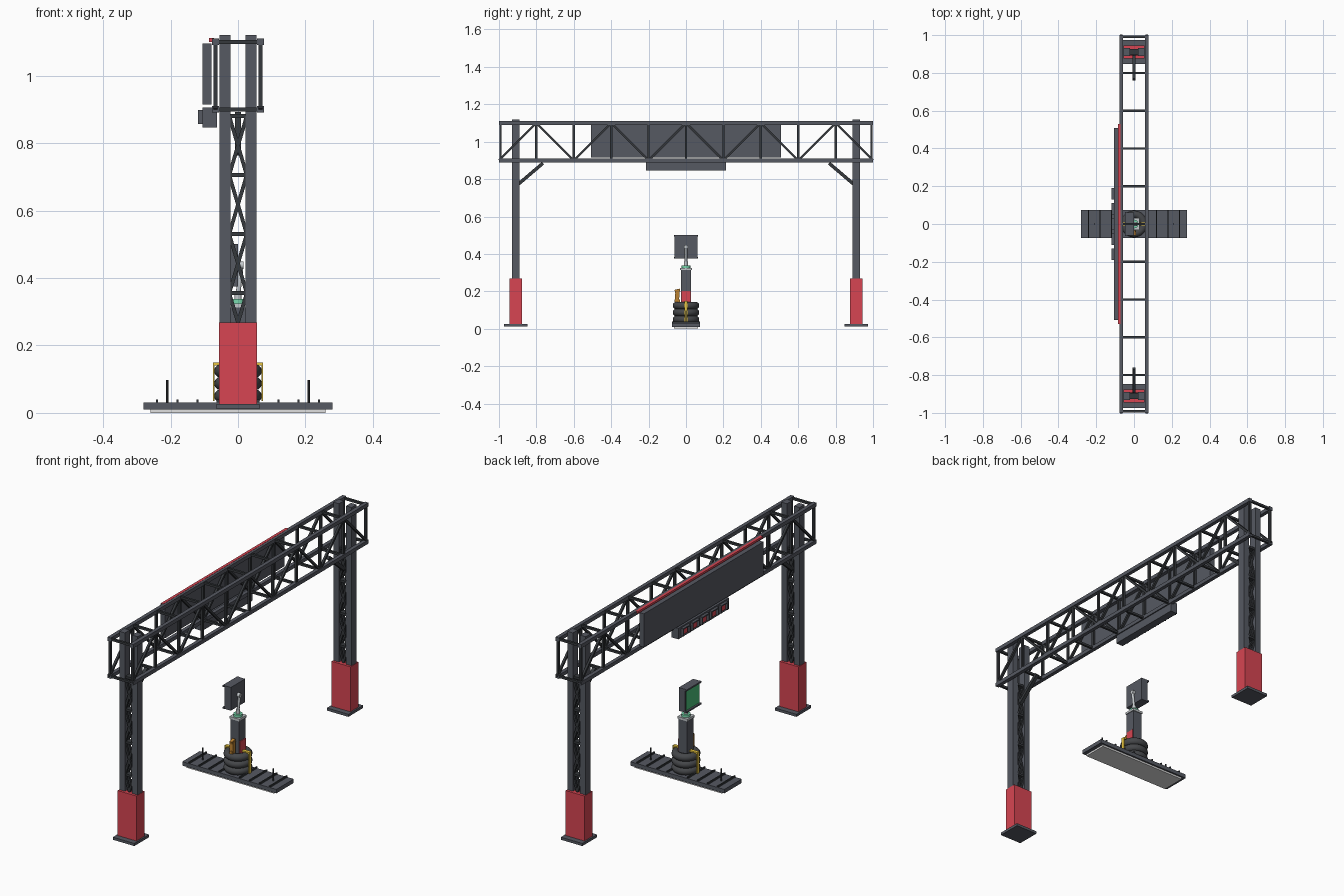
import bpy, bmesh, math
from mathutils import Matrix, Vector

if "Cube" in bpy.data.objects:
    bpy.data.objects.remove(bpy.data.objects["Cube"])


def material(name, r, g, b):
    m = bpy.data.materials.new(name)
    m.use_nodes = True
    m.diffuse_color = (r, g, b, 1)
    m.node_tree.nodes["Principled BSDF"].inputs["Base Color"].default_value = (r, g, b, 1)
    return m


STEEL = material("steel grey", 0.092, 0.1, 0.122)
DARK = material("dark iron", 0.036, 0.04, 0.045)
RED = material("signal red", 0.68, 0.06, 0.085)
RUBBER = material("tyre rubber", 0.06, 0.063, 0.068)
GREEN = material("screen green", 0.07, 0.52, 0.2)
MINT = material("mint green", 0.19, 0.7, 0.42)
PALE = material("pale metal", 0.55, 0.58, 0.6)
YELLOW = material("strap yellow", 0.8, 0.55, 0.05)
ORANGE = material("tool orange", 0.5, 0.22, 0.03)
WHITE = material("underside white", 0.75, 0.75, 0.75)


class Part:
    """Collects simple solids into one named object."""

    def __init__(self, name, mat):
        self.name, self.mat, self.bm = name, mat, bmesh.new()

    def box(self, x, y, z):
        lo, hi = Vector((x[0], y[0], z[0])), Vector((x[1], y[1], z[1]))
        m = Matrix.Translation((lo + hi) / 2) @ Matrix.Diagonal((*(hi - lo), 1))
        bmesh.ops.create_cube(self.bm, size=1, matrix=m)
        return self

    def bar(self, a, b, w, sides=4):
        a, b = Vector(a), Vector(b)
        d = b - a
        rot = d.to_track_quat("Z", "Y").to_matrix().to_4x4()
        m = Matrix.Translation((a + b) / 2) @ rot
        if sides == 4:
            m = m @ Matrix.Diagonal((w, w, d.length, 1))
            bmesh.ops.create_cube(self.bm, size=1, matrix=m)
        else:
            bmesh.ops.create_cone(self.bm, cap_ends=True, segments=sides, radius1=w / 2,
                                  radius2=w / 2, depth=d.length, matrix=m)
        return self

    def done(self, smooth=False):
        me = bpy.data.meshes.new(self.name)
        self.bm.to_mesh(me)
        self.bm.free()
        me.materials.append(self.mat)
        ob = bpy.data.objects.new(self.name, me)
        bpy.context.collection.objects.link(ob)
        if smooth:
            bpy.ops.object.select_all(action="DESELECT")
            ob.select_set(True)
            bpy.context.view_layer.objects.active = ob
            bpy.ops.object.shade_smooth_by_angle(angle=math.radians(40))
        return ob


SIDES = (-1, 1)
TX, LOW, HIGH = 0.067, 0.9, 1.1

# Overhead truss: chords, rungs and zigzag web
chords = Part("truss_chords", STEEL)
web = Part("truss_web", DARK)
for s in SIDES:
    x = s * TX
    for z in (LOW, HIGH):
        chords.bar((x, -1, z), (x, 1, z), 0.02)
    for i in range(11):
        y = max(-0.992, min(0.992, -1 + i * 0.2))
        web.bar((x, y, LOW), (x, y, HIGH), 0.012)
        if i < 10:
            a, b = (LOW, HIGH) if i % 2 == 0 else (HIGH, LOW)
            web.bar((x, -1 + i * 0.2, a), (x, -0.8 + i * 0.2, b), 0.012)
for i in range(11):
    y = max(-0.992, min(0.992, -1 + i * 0.2))
    for z in (LOW, HIGH):
        web.bar((-TX, y, z), (TX, y, z), 0.012)
chords.done()
web.done()

# Two support towers
for e, label in zip(SIDES, ("front", "back")):
    yc = e * 0.91
    posts = Part(label + "_posts", STEEL)
    for s in SIDES:
        posts.box((s * 0.038 - 0.0165, s * 0.038 + 0.0165), (yc - 0.021, yc + 0.021), (0.025, 1.12))
    posts.done()
    lattice = Part(label + "_lattice", DARK)
    for i in range(4):
        z0, z1 = 0.18 + i * 0.175, 0.355 + i * 0.175
        for f in SIDES:
            y = yc + f * 0.012
            lattice.bar((-0.026, y, z0), (0.026, y, z1), 0.011)
            lattice.bar((0.026, y, z0), (-0.026, y, z1), 0.011)
        lattice.box((-0.024, 0.024), (yc - 0.016, yc + 0.016), (z1 - 0.006, z1 + 0.006))
    lattice.done()
    Part(label + "_red_footing", RED).box((-0.056, 0.056), (yc - 0.034, yc + 0.034), (0.025, 0.268)).done()
    Part(label + "_base_plate", STEEL).box((-0.064, 0.064), (yc - 0.063, yc + 0.063), (0.012, 0.026)).done()
    brace = Part(label + "_knee_brace", DARK)
    brace.bar((0, e * 0.9, 0.77), (0, e * 0.765, 0.885), 0.018).done()

# Sign board with red light strip
Part("sign_board", STEEL).box((-0.105, -0.078), (-0.508, 0.508), (0.915, 1.095)).done()
Part("red_light_strip", RED).box((-0.086, -0.071), (-0.53, 0.53), (1.1, 1.111)).done()

# Signal box with hooded red lamps
Part("signal_box", STEEL).box((-0.105, -0.063), (-0.215, 0.215), (0.846, 0.905)).done()
hoods = Part("lamp_hoods", STEEL)
lamps = Part("red_lamps", RED)
for i in range(5):
    y = (i - 2) * 0.08
    hoods.box((-0.119, -0.105), (y - 0.03, y + 0.03), (0.892, 0.898))
    for s in SIDES:
        hoods.box((-0.119, -0.105), (y + s * 0.028 - 0.003, y + s * 0.028 + 0.003), (0.856, 0.895))
    lamps.box((-0.109, -0.105), (y - 0.019, y + 0.019), (0.858, 0.884))
hoods.done()
lamps.done()

# Ground platform with ribs and pegs
Part("platform_underside", WHITE).box((-0.26, 0.26), (-0.065, 0.065), (0, 0.011)).done()
Part("platform_deck", STEEL).box((-0.28, 0.28), (-0.074, 0.074), (0.01, 0.031)).done()
ribs = Part("platform_ribs", DARK)
for s in SIDES:
    for x in (0.06, 0.12, 0.18, 0.24):
        ribs.box((s * x - 0.003, s * x + 0.003), (-0.074, 0.074), (0.03, 0.04))
    ribs.bar((s * 0.21, 0, 0.03), (s * 0.21, 0, 0.097), 0.007, 8)
ribs.done()

# Stack of tyres
for i, z in enumerate((0.05, 0.087, 0.124)):
    bpy.ops.mesh.primitive_torus_add(major_radius=0.051, minor_radius=0.02, major_segments=32,
                                     minor_segments=12, location=(0, 0, z))
    tyre = bpy.context.object
    tyre.name = "tyre_%d" % (i + 1)
    tyre.data.materials.append(RUBBER)
    bpy.ops.object.shade_smooth_by_angle(angle=math.radians(60))

# Straps over the tyres
straps = Part("yellow_straps", YELLOW)
for s in SIDES:
    straps.box((s * 0.05 - 0.024, s * 0.05 + 0.024), (-0.009, 0.009), (0.141, 0.149))
    straps.box((s * 0.072 - 0.002, s * 0.072 + 0.002), (-0.009, 0.009), (0.035, 0.149))
straps.done()

# Leaning orange tool
tool = Part("orange_tool", ORANGE)
tool.bar((0, -0.048, 0.135), (0, -0.046, 0.205), 0.022)
tool.bar((0, -0.06, 0.2), (0, -0.032, 0.207), 0.016)
tool.bar((0, -0.062, 0.15), (0, -0.032, 0.15), 0.014)
tool.done()

# Pedestal, caps and mast
Part("pedestal", STEEL).box((-0.026, 0.026), (-0.027, 0.027), (0.03, 0.315)).done()
Part("pedestal_red_panel", RED).box((0.026, 0.03), (-0.025, 0.025), (0.13, 0.203)).done()
Part("pedestal_cap", PALE).box((-0.03, 0.03), (-0.031, 0.031), (0.313, 0.325)).done()
Part("green_collar", MINT).bar((0, 0, 0.325), (0, 0, 0.338), 0.046, 20).done(True)
mast = Part("mast", PALE)
mast.bar((0, 0, 0.335), (0, 0, 0.36), 0.022, 16)
mast.bar((0, 0, 0.35), (0.01, 0, 0.44), 0.014, 12)
mast.bar((-0.005, 0, 0.438), (0.016, 0, 0.438), 0.022, 12)
mast.done(True)

# Monitor with green screen between two lips
Part("monitor_case", STEEL).box((-0.038, 0), (-0.061, 0.061), (0.375, 0.5)).done()
lips = Part("monitor_lips", STEEL)
for s in SIDES:
    z = 0.4375 + s * 0.0585
    lips.box((-0.048, -0.038), (-0.063, 0.063), (z - 0.004, z + 0.004))
lips.done()
Part("monitor_screen", GREEN).box((-0.041, -0.038), (-0.056, 0.056), (0.385, 0.49)).done()
